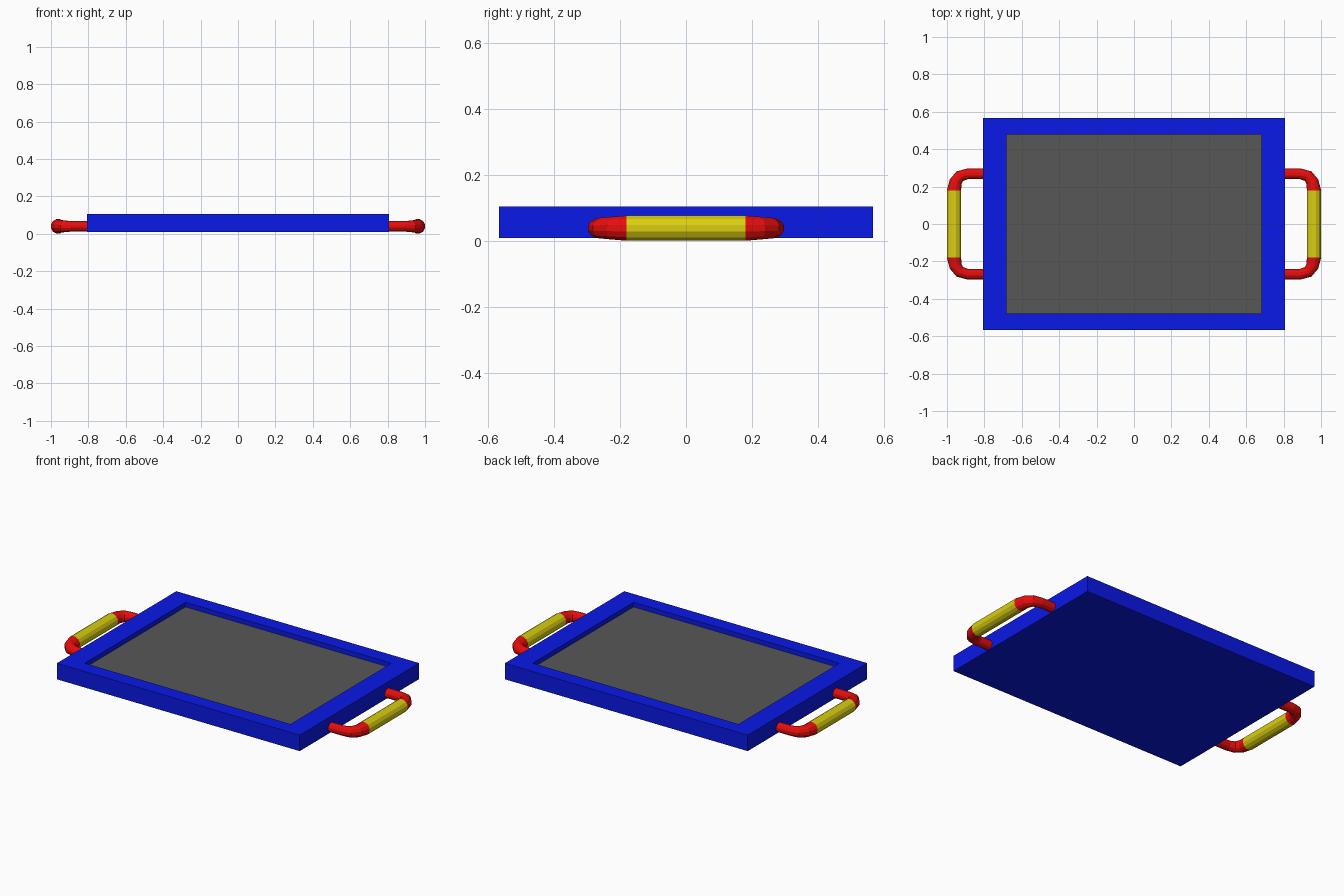
import bpy, bmesh
from math import cos, sin, pi
from mathutils import Vector

if "Cube" in bpy.data.objects:
    bpy.data.objects.remove(bpy.data.objects["Cube"])


def material(name, rgb):
    m = bpy.data.materials.new(name)
    m.diffuse_color = (*rgb, 1)
    m.use_nodes = True
    m.node_tree.nodes["Principled BSDF"].inputs["Base Color"].default_value = m.diffuse_color
    return m


blue = material("blue", (0.003, 0.009, 0.8))
red = material("red", (0.8, 0.004, 0.004))
yellow = material("yellow", (0.7, 0.62, 0.006))
grey = material("dark_grey", (0.095, 0.095, 0.095))


def finish(bm, name, mat):
    bmesh.ops.recalc_face_normals(bm, faces=bm.faces)
    me = bpy.data.meshes.new(name)
    bm.to_mesh(me)
    bm.free()
    me.materials.append(mat)
    ob = bpy.data.objects.new(name, me)
    bpy.context.collection.objects.link(ob)
    return ob


def rect(bm, hx, hy, z):
    return [bm.verts.new((x, y, z)) for x, y in
            ((-hx, -hy), (hx, -hy), (hx, hy), (-hx, hy))]


def bridge(bm, a, b):
    n = len(a)
    for i in range(n):
        j = (i + 1) % n
        bm.faces.new((a[i], a[j], b[j], b[i]))


PANEL_Z = 0.077

# Tray frame: closed bottom, outer walls, rim and recess walls
bm = bmesh.new()
loops = [rect(bm, 0.806, 0.566, 0.009), rect(bm, 0.806, 0.566, 0.105),
         rect(bm, 0.683, 0.478, 0.105), rect(bm, 0.683, 0.478, PANEL_Z)]
for a, b in zip(loops, loops[1:]):
    bridge(bm, a, b)
bm.faces.new(loops[0])
finish(bm, "tray_frame", blue)

# Recessed inner panel
bm = bmesh.new()
bm.faces.new(rect(bm, 0.683, 0.478, PANEL_Z))
finish(bm, "tray_panel", grey)


def tube(name, path, mat, sides=12):
    """Faceted tube along (x, y, half thickness) points, flats facing out."""
    bm = bmesh.new()
    pts = [Vector((x, y, 0.0395)) for x, y, r in path]
    rings = []
    for i, p in enumerate(pts):
        d_in = (p - pts[i - 1]).normalized() if i else None
        d_out = (pts[i + 1] - p).normalized() if i < len(pts) - 1 else None
        t = ((d_in or d_out) + (d_out or d_in)).normalized()
        if i == 0:
            t = Vector((0, 1, 0))
        side = Vector((t.y, -t.x, 0))
        r = path[i][2] / cos(pi / sides)
        rings.append([bm.verts.new(
            p + side * r * cos(a) + Vector((0, 0, r * sin(a))))
            for a in [2 * pi * (k + 0.5) / sides for k in range(sides)]])
    for a, b in zip(rings, rings[1:]):
        bridge(bm, a, b)
    return finish(bm, name, mat)


def mirror(ob, axes):
    mod = ob.modifiers.new("mirror", 'MIRROR')
    mod.use_axis = axes
    mod.use_mirror_merge = False


# Handle grips, mirrored left and right
grip = tube("handle_grip", [(0.962, -0.18, 0.038), (0.962, 0.18, 0.038)], yellow)
mirror(grip, (True, False, False))

# Tapered handle bends, mirrored to all four corners
bend = tube("handle_bend", [(0.962, 0.18, 0.038), (0.954, 0.225, 0.034),
                            (0.931, 0.256, 0.031), (0.89, 0.268, 0.028),
                            (0.79, 0.268, 0.028)], red)
mirror(bend, (True, True, False))
